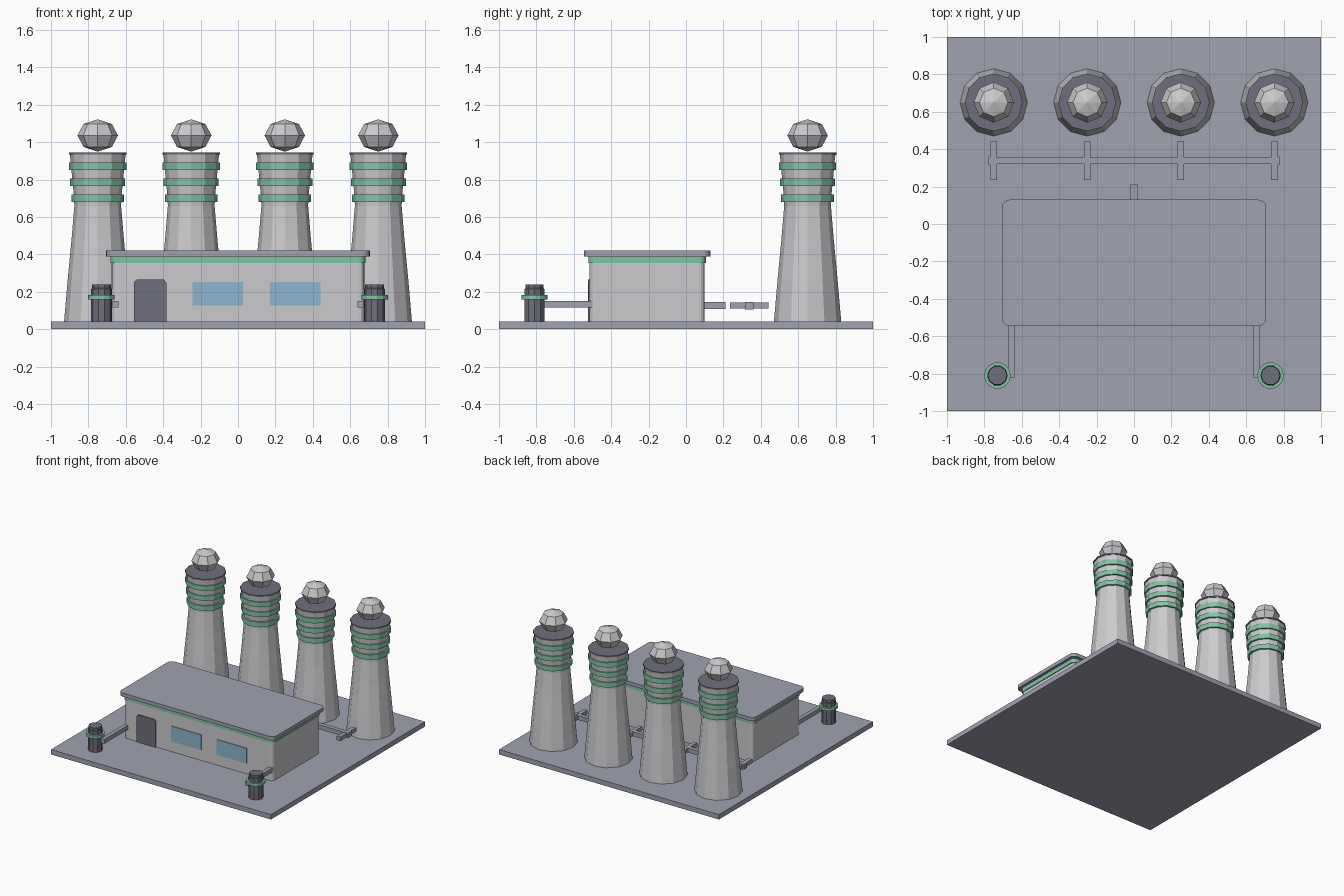
import bpy, bmesh, math

if "Cube" in bpy.data.objects:
    bpy.data.objects.remove(bpy.data.objects["Cube"])


def material(name, rgb):
    m = bpy.data.materials.new(name)
    m.diffuse_color = (*rgb, 1)
    m.use_nodes = True
    m.node_tree.nodes["Principled BSDF"].inputs["Base Color"].default_value = m.diffuse_color
    return m


WALL = material("light grey", (0.60, 0.59, 0.61))
SLATE = material("blue grey", (0.35, 0.36, 0.44))
DARK = material("dark grey", (0.16, 0.16, 0.21))
GREEN = material("green", (0.22, 0.54, 0.37))
GLASS = material("window blue", (0.27, 0.46, 0.62))


def finish(bm, name, mat):
    bmesh.ops.recalc_face_normals(bm, faces=bm.faces)
    me = bpy.data.meshes.new(name)
    bm.to_mesh(me)
    bm.free()
    me.materials.append(mat)
    ob = bpy.data.objects.new(name, me)
    bpy.context.collection.objects.link(ob)
    return ob


def box(name, mat, x, y, z, corner=0):
    """Box from (min, max) ranges, with optionally rounded vertical edges."""
    bm = bmesh.new()
    bmesh.ops.create_cube(bm, size=1)
    for v in bm.verts:
        for i, r in enumerate((x, y, z)):
            v.co[i] = r[0] if v.co[i] < 0 else r[1]
    if corner:
        upright = [e for e in bm.edges
                   if abs(e.verts[0].co.z - e.verts[1].co.z) > 1e-4]
        bmesh.ops.bevel(bm, geom=upright, offset=corner, segments=4,
                        profile=0.5, affect='EDGES')
    return finish(bm, name, mat)


def lathe(name, mat, cx, cy, profile, sides):
    """Closed faceted solid from (radius, height) pairs."""
    bm = bmesh.new()
    rings = []
    for r, z in profile:
        rings.append([bm.verts.new((cx + r * math.cos(2 * math.pi * i / sides),
                                    cy + r * math.sin(2 * math.pi * i / sides), z))
                      for i in range(sides)])
    for a, b in zip(rings, rings[1:]):
        for i in range(sides):
            j = (i + 1) % sides
            bm.faces.new((a[i], a[j], b[j], b[i]))
    bm.faces.new(rings[0])
    bm.faces.new(rings[-1])
    return finish(bm, name, mat)


# Ground slab
box("base", SLATE, (-1, 1), (-1, 1), (0, 0.04))

# Main building with trim band and overhanging roof
box("building_walls", WALL, (-0.675, 0.675), (-0.515, 0.10), (0.04, 0.37), 0.03)
box("trim_band", GREEN, (-0.682, 0.682), (-0.522, 0.107), (0.355, 0.392), 0.035)
box("roof", SLATE, (-0.705, 0.705), (-0.545, 0.13), (0.39, 0.42), 0.04)

# Door with clipped top corners
bm = bmesh.new()
outline = [(-0.557, 0.04), (-0.383, 0.04), (-0.383, 0.25), (-0.397, 0.265),
           (-0.543, 0.265), (-0.557, 0.25)]
face = bm.faces.new([bm.verts.new((x, -0.524, z)) for x, z in outline])
ext = bmesh.ops.extrude_face_region(bm, geom=[face])
for v in ext["geom"]:
    if isinstance(v, bmesh.types.BMVert):
        v.co.y = -0.514
finish(bm, "door", DARK)

# Windows
for i, x0 in enumerate((-0.243, 0.172)):
    box(f"window_{i + 1}", GLASS, (x0, x0 + 0.27), (-0.522, -0.514), (0.127, 0.252))

# Four cooling towers, each with bands, a cap and a faceted steam puff
for n, x in enumerate((-0.75, -0.25, 0.25, 0.75), 1):
    y = 0.65
    lathe(f"tower_{n}", WALL, x, y,
          [(0.18, 0.04), (0.16, 0.27), (0.14, 0.48), (0.125, 0.66),
           (0.128, 0.72), (0.136, 0.80), (0.144, 0.89), (0.149, 0.936)], 12)
    for b, (z, r) in enumerate(((0.68, 0.141), (0.765, 0.147), (0.85, 0.153)), 1):
        lathe(f"tower_{n}_band_{b}", GREEN, x, y, [(r, z), (r, z + 0.04)], 12)
    lathe(f"tower_{n}_cap", DARK, x, y, [(0.154, 0.934), (0.154, 0.945)], 12)
    bm = bmesh.new()
    bmesh.ops.create_uvsphere(bm, u_segments=8, v_segments=4, radius=0.108)
    for v in bm.verts:
        v.co = (v.co.x + x, v.co.y + y, v.co.z * 0.8 + 1.036)
    finish(bm, f"steam_puff_{n}", WALL)

    # Cross pipe in front of the tower
    box(f"branch_pipe_{n}", SLATE, (x - 0.017, x + 0.017), (0.235, 0.44), (0.11, 0.142))

# Shared pipe with end fittings, and the stub out of the building
box("main_pipe", SLATE, (-0.76, 0.76), (0.32, 0.355), (0.108, 0.144))
for s, side in ((-1, "left"), (1, "right")):
    box(f"{side}_pipe_end", SLATE, sorted((s * 0.75, s * 0.778)), (0.316, 0.36),
        (0.106, 0.146))
box("building_pipe", SLATE, (-0.02, 0.02), (0.09, 0.21), (0.108, 0.145))

# Small front tanks joined to the building
for s, side in ((-1, "left"), (1, "right")):
    x, y = s * 0.73, -0.81
    lathe(f"{side}_tank", DARK, x, y,
          [(0.055, 0.04), (0.055, 0.215), (0.051, 0.22), (0.051, 0.24)], 10)
    lathe(f"{side}_tank_ring", GREEN, x, y, [(0.071, 0.16), (0.071, 0.183)], 14)
    box(f"{side}_tank_pipe", SLATE, sorted((s * 0.64, s * 0.672)), (-0.82, -0.50),
        (0.115, 0.15))
